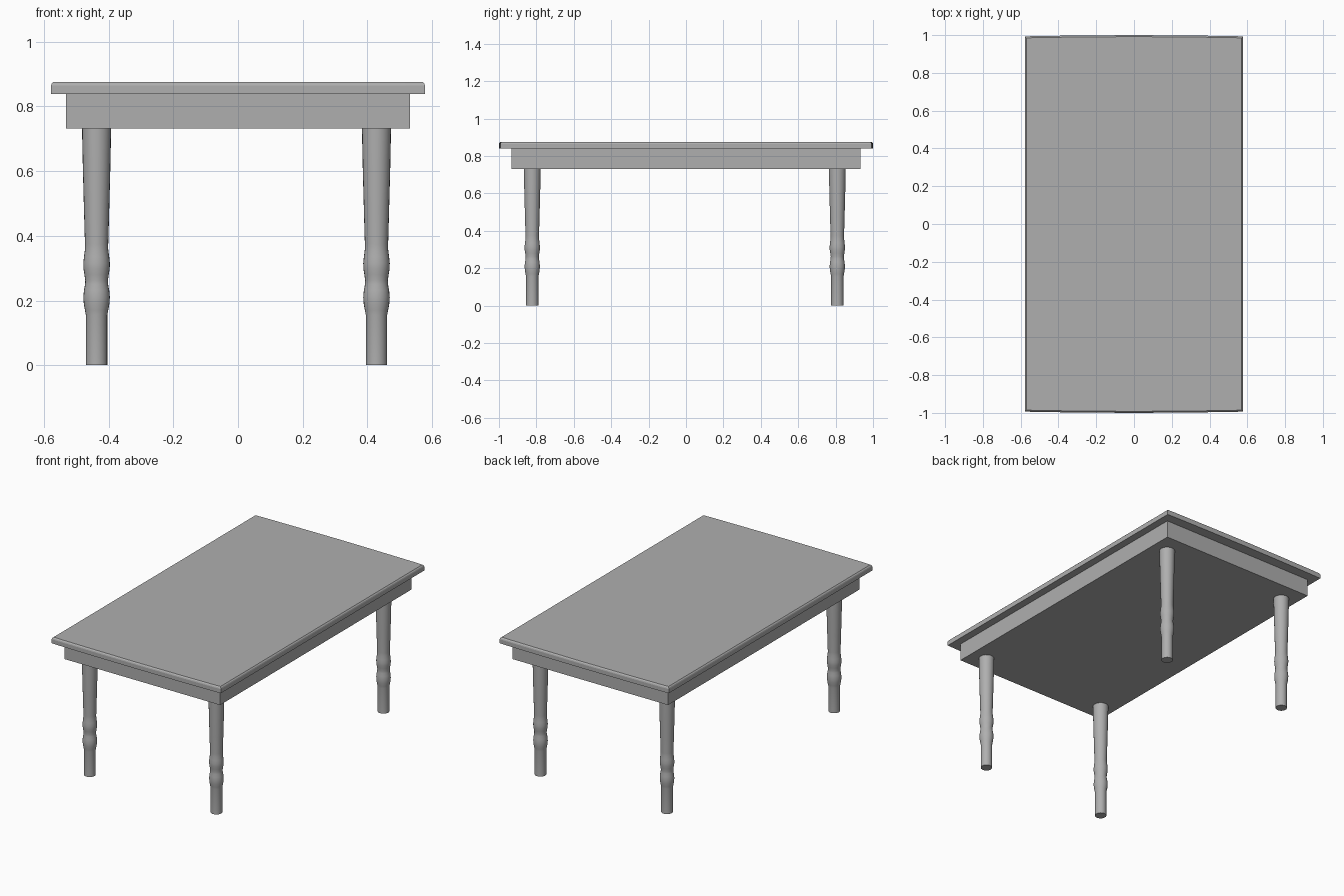
import bpy, bmesh, math

if "Cube" in bpy.data.objects:
    bpy.data.objects.remove(bpy.data.objects["Cube"])

# Darker grey finish shared by all parts
GREY = bpy.data.materials.new("dark_grey")
GREY.diffuse_color = (0.43, 0.43, 0.43, 1)
GREY.use_nodes = True
GREY.node_tree.nodes["Principled BSDF"].inputs["Base Color"].default_value = GREY.diffuse_color


def make_object(name, bm):
    bmesh.ops.recalc_face_normals(bm, faces=bm.faces)
    mesh = bpy.data.meshes.new(name)
    bm.to_mesh(mesh)
    bm.free()
    mesh.materials.append(GREY)
    obj = bpy.data.objects.new(name, mesh)
    bpy.context.collection.objects.link(obj)
    return obj


def stack(name, rings):
    """Skin a list of matching vertex rings and cap both ends."""
    bm = bmesh.new()
    loops = [[bm.verts.new(p) for p in ring] for ring in rings]
    for a, b in zip(loops, loops[1:]):
        for i in range(len(a)):
            j = (i + 1) % len(a)
            bm.faces.new((a[i], a[j], b[j], b[i]))
    bm.faces.new(loops[0])
    bm.faces.new(loops[-1])
    return make_object(name, bm)


def smooth(obj):
    bpy.ops.object.select_all(action='DESELECT')
    obj.select_set(True)
    bpy.context.view_layer.objects.active = obj
    bpy.ops.object.shade_smooth_by_angle(angle=math.radians(35))


# Tabletop: gently bowed ends and an eased upper edge
def top_ring(inset, z):
    front = [(-0.578, -0.993), (-0.52, -0.995), (-0.28, -0.998), (0, -1.0),
             (0.28, -0.998), (0.52, -0.995), (0.578, -0.993)]
    outline = front + [(-x, -y) for x, y in front]
    sx, sy = 1 - inset / 0.578, 1 - inset
    return [(x * sx, y * sy, z) for x, y in outline]


stack("tabletop", [top_ring(i, z) for i, z in
                   [(0, 0.839), (0, 0.864), (0.002, 0.870), (0.008, 0.876)]])


# Apron: solid block under the top
def box_ring(hx, hy, z):
    return [(-hx, -hy, z), (hx, -hy, z), (hx, hy, z), (-hx, hy, z)]


stack("apron", [box_ring(0.531, 0.934, 0.731), box_ring(0.531, 0.934, 0.839)])

# Turned legs: radius and height profile
PROFILE = [(0.033, 0), (0.033, 0.155), (0.036, 0.17), (0.0395, 0.19),
           (0.041, 0.21), (0.039, 0.232), (0.0355, 0.25), (0.035, 0.262),
           (0.0375, 0.28), (0.0405, 0.298), (0.041, 0.315), (0.039, 0.335),
           (0.036, 0.358), (0.036, 0.375), (0.039, 0.48), (0.0425, 0.61),
           (0.045, 0.731)]
SIDES = 24


def leg_ring(cx, cy, r, z):
    return [(cx + r * math.cos(2 * math.pi * i / SIDES),
             cy + r * math.sin(2 * math.pi * i / SIDES), z) for i in range(SIDES)]


for side, x in (("left", -0.437), ("right", 0.428)):
    for end, y in (("front", -0.822), ("back", 0.809)):
        smooth(stack(f"{end}_{side}_leg",
                     [leg_ring(x, y, r, z) for r, z in PROFILE]))
